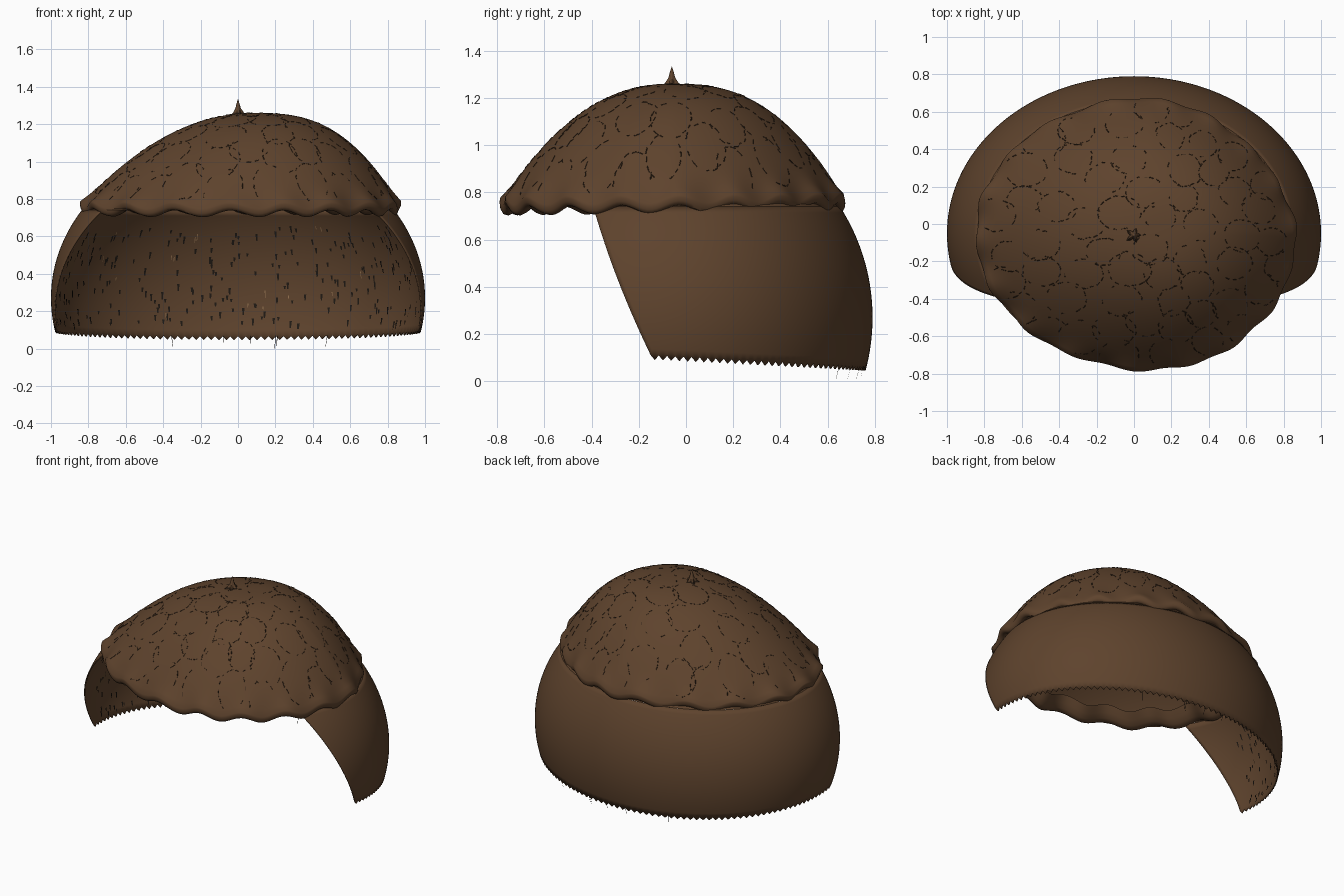
import bpy
import bmesh
import math
import random
from math import sin, cos, pi

random.seed(4)
cube = bpy.data.objects.get("Cube")
if cube:
    bpy.data.objects.remove(cube, do_unlink=True)


def make_material(name, rgb):
    mat = bpy.data.materials.new(name)
    mat.use_nodes = True
    mat.diffuse_color = (*rgb, 1)
    mat.node_tree.nodes["Principled BSDF"].inputs["Base Color"].default_value = (*rgb, 1)
    return mat


brown = make_material("warm brown", (0.112, 0.056, 0.026))
stitch = make_material("deep brown", (0.034, 0.019, 0.01))
dark = make_material("near black", (0.014, 0.01, 0.007))
tan = make_material("tan", (0.3, 0.17, 0.08))


def add_mesh(name, bm, mats, smooth=True):
    mesh = bpy.data.meshes.new(name)
    bm.to_mesh(mesh)
    bm.free()
    for mat in mats:
        mesh.materials.append(mat)
    obj = bpy.data.objects.new(name, mesh)
    bpy.context.collection.objects.link(obj)
    if smooth:
        bpy.ops.object.select_all(action='DESELECT')
        obj.select_set(True)
        bpy.context.view_layer.objects.active = obj
        bpy.ops.object.shade_smooth_by_angle(angle=math.radians(50))
    return obj


def loft(rows, closed):
    """Join rows of points into a surface."""
    bm = bmesh.new()
    grid = [[bm.verts.new(p) for p in row] for row in rows]
    n = len(rows[0])
    for low, high in zip(grid, grid[1:]):
        for i in range(n if closed else n - 1):
            j = (i + 1) % n
            bm.faces.new((low[i], low[j], high[j], high[i]))
    bmesh.ops.remove_doubles(bm, verts=bm.verts, dist=1e-5)
    bmesh.ops.recalc_face_normals(bm, faces=bm.faces)
    return bm


# Hair: an ellipsoid shell, open at the face
HAIR_Y, HAIR_Z, HAIR_H = -0.05, 0.27, 0.855


def hair_point(a, z, inset=0.0):
    s = math.sqrt(max(0, 1 - ((z - HAIR_Z) / HAIR_H) ** 2)) - inset
    return (s * cos(a), HAIR_Y + 0.84 * s * sin(a), z)


def face_angle(z):
    """Angle at which the hair stops beside the face."""
    d = z - 0.1
    y = -0.145 - 0.49 * d + 0.16 * d * d
    s = math.sqrt(1 - ((z - HAIR_Z) / HAIR_H) ** 2)
    return math.asin((y - HAIR_Y) / (0.84 * s))


def side_hair_point(t, k, tooth):
    z = 0.11 + 0.63 * k
    start = face_angle(z)
    a = start + t * (pi - 2 * start)
    y = hair_point(a, z)[1]
    drop = 0.045 * (y + 0.13) / 0.9 + 0.02 * tooth
    return hair_point(a, z - drop * (1 - k) ** 3)


COLS, ROWS = 160, 24
rows = [[side_hair_point(i / COLS, k / ROWS, (i % 2) if k == 0 else 0)
         for i in range(COLS + 1)] for k in range(ROWS + 1)]
hair = add_mesh("hair_sides_and_back", loft(rows, False), [brown])
shell = hair.modifiers.new("thickness", 'SOLIDIFY')
shell.thickness = 0.008
shell.offset = -1

# Hair crown beneath the hat
low = math.asin((0.74 - HAIR_Z) / HAIR_H)
rows = []
for k in range(17):
    z = HAIR_Z + HAIR_H * sin(low + (pi / 2 - low) * k / 16)
    rows.append([hair_point(2 * pi * i / 96, z) for i in range(96)])
add_mesh("hair_crown", loft(rows, True), [brown])

# Short strands on the inside of the hair, and a few hanging loose
bm = bmesh.new()


def strand(a, top, bottom, inset, width, colour=0):
    pts = [hair_point(a - width, top, inset), hair_point(a + width, top, inset),
           hair_point(a + width * 0.5, bottom, inset),
           hair_point(a - width * 0.5, bottom, inset)]
    bm.faces.new([bm.verts.new(p) for p in pts]).material_index = colour


for i in range(340):
    z = random.uniform(0.13, 0.66)
    a = random.uniform(-0.1, pi + 0.1)
    length = random.uniform(0.015, 0.04)
    if i % 12 == 0:
        strand(a, z, z - length, 0.015, 0.003, 1)
    else:
        strand(a, z, z - length, 0.015, 0.007)
for a in (1.05, 1.35, 1.5, 1.65, 1.95):
    strand(a, 0.07, random.uniform(0.0, 0.03), 0.012, 0.002)
strand(1.36, 0.07, 0.0, 0.012, 0.002)
add_mesh("loose_strands", bm, [dark, tan], False)

# Hat: lopsided dome with a wavy rolled hem
HAT_X, HAT_Y = 0.09, -0.05


def wave(a):
    return 0.75 * sin(18 * a) + 0.4 * sin(11 * a + 1)


def hat_point(a, u, lift=0.0):
    rx = 0.777 if cos(a) > 0 else 0.932
    ry = 0.725 if sin(a) > 0 else 0.73
    fade = max(0, (u - 0.86) / 0.14) ** 2
    # The back left corner is pulled in against the hair
    dent = 0.065 * max(0, sin(2 * a)) if sin(a) > 0 else 0
    r = u * (1 - dent * u + 0.012 * fade * wave(a))
    power = 2.37 + 0.32 * cos(a) + 0.13 * sin(a)
    z = 0.765 + 0.495 * (1 - u ** power)
    z += fade * (0.018 * sin(18 * a + 1) + 0.007 * (1 + sin(a))) + lift
    return (HAT_X + r * rx * cos(a), HAT_Y + r * ry * sin(a), z)


angles = [2 * pi * i / 240 for i in range(240)]
rows = [[hat_point(a, k / 36) for a in angles] for k in range(37)]
hem = [(1.002, -0.01), (1.0, -0.026), (0.99, -0.04), (0.965, -0.045),
       (0.935, -0.034), (0.9, -0.01), (0.86, 0.03)]
for scale, drop in hem:
    ring = []
    for a in angles:
        x, y, z = hat_point(a, 1)
        ring.append((HAT_X + (x - HAT_X) * scale, HAT_Y + (y - HAT_Y) * scale, z + drop))
    rows.append(ring)
add_mesh("knitted_hat", loft(rows, True), [brown])

# Broken circular stitch lines spread over the hat
curve = bpy.data.curves.new("stitch_rings", 'CURVE')
curve.dimensions = '3D'
curve.bevel_depth = 0.0026
curve.bevel_resolution = 0
curve.use_fill_caps = True
centres = []
for _ in range(4000):
    a, u = random.uniform(0, 2 * pi), 0.95 * math.sqrt(random.random())
    c = (u * cos(a), u * sin(a))
    if u > 0.1 and all(math.dist(c, o) > 0.19 for o in centres):
        centres.append(c)
for cx, cy in centres:
    radius = random.uniform(0.1, 0.125)
    turn = random.uniform(0, 2 * pi)
    for d in range(16):
        if random.random() < 0.35:
            continue
        span = random.uniform(0.12, 0.27)
        reach = radius + random.uniform(-0.006, 0.006)
        pts = []
        for s in range(4):
            b = turn + 2 * pi * (d + s * span) / 16
            px, py = cx + reach * cos(b), cy + reach * sin(b)
            u = math.hypot(px, py)
            if u < 0.98:
                pts.append(hat_point(math.atan2(py, px), u, -0.0005))
        if len(pts) == 4:
            spline = curve.splines.new('POLY')
            spline.points.add(3)
            for p, co in zip(spline.points, pts):
                p.co = (*co, 1)
rings = bpy.data.objects.new("stitch_rings", curve)
curve.materials.append(stitch)
bpy.context.collection.objects.link(rings)

# Pointed stem with a dark star-shaped foot
rows = []
for r, z, star in [(0.04, 1.245, 0.4), (0.024, 1.262, 0.3), (0.014, 1.285, 0.1),
                   (0.008, 1.31, 0), (0, 1.335, 0)]:
    rows.append([(r * (1 + star * cos(5 * a)) * cos(a),
                  -0.06 + r * (1 + star * cos(5 * a)) * sin(a), z)
                 for a in [2 * pi * i / 20 for i in range(20)]])
bm = loft(rows, True)
for face in bm.faces:
    face.material_index = int(face.calc_center_median().z < 1.26)
add_mesh("hat_stem", bm, [brown, stitch])
